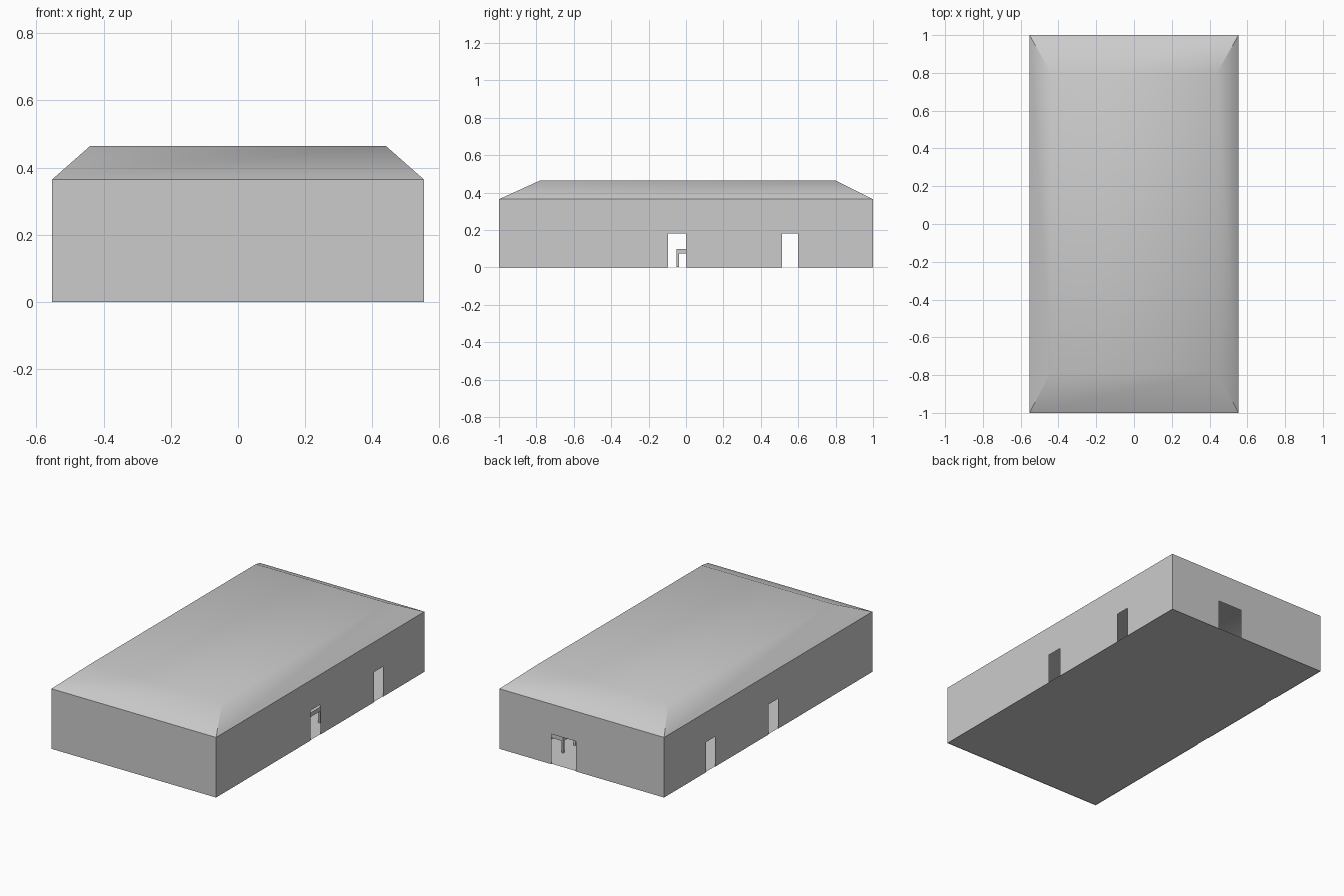
import bpy, bmesh, math

if "Cube" in bpy.data.objects:
    bpy.data.objects.remove(bpy.data.objects["Cube"])

W, L, H, TOP = 0.553, 1.0, 0.365, 0.465
DOOR_H = 0.183


def finish(name, bm, smooth=None):
    bmesh.ops.remove_doubles(bm, verts=bm.verts, dist=1e-5)
    bmesh.ops.recalc_face_normals(bm, faces=bm.faces)
    mesh = bpy.data.meshes.new(name)
    bm.to_mesh(mesh)
    bm.free()
    obj = bpy.data.objects.new(name, mesh)
    bpy.context.collection.objects.link(obj)
    if smooth:
        bpy.ops.object.select_all(action='DESELECT')
        obj.select_set(True)
        bpy.context.view_layer.objects.active = obj
        bpy.ops.object.shade_smooth_by_angle(angle=math.radians(smooth))
    return obj


def quad(bm, *pts):
    bm.faces.new([bm.verts.new(p) for p in pts])


def wall(name, place, half, doors=()):
    """Thin wall of panels along -half..half, left open below each door head."""
    bm = bmesh.new()
    cuts = sorted({-half, half, *(v for d in doors for v in d)})
    for a, b in zip(cuts, cuts[1:]):
        quad(bm, place(a, DOOR_H), place(b, DOOR_H), place(b, H), place(a, H))
        if (a, b) not in doors:
            quad(bm, place(a, 0), place(b, 0), place(b, DOOR_H), place(a, DOOR_H))
    finish(name, bm)


# Outer walls with doorways
side_doors = ((-0.095, 0.0), (0.513, 0.6))
wall("right_wall", lambda t, z: (W, t, z), L, side_doors)
wall("left_wall", lambda t, z: (-W, t, z), L, side_doors)
wall("back_wall", lambda t, z: (t, L, z), W, ((0.04, 0.205),))
wall("front_wall", lambda t, z: (t, -L, z), W)

# Floor slab
bm = bmesh.new()
quad(bm, (-W, -L, 0.003), (W, -L, 0.003), (W, L, 0.003), (-W, L, 0.003))
finish("floor", bm)

# Hipped roof with flat top
bm = bmesh.new()
low = [(-W, -L, H), (W, -L, H), (W, L, H), (-W, L, H)]
high = [(x * 0.795, y * 0.79 + 0.01, TOP) for x, y, z in low]
for i in range(4):
    j = (i + 1) % 4
    quad(bm, low[i], low[j], high[j], high[i])
quad(bm, *high)
finish("roof", bm, smooth=45)


def box(bm, x0, x1, y0, y1, z0, z1):
    made = bmesh.ops.create_cube(bm, size=1)["verts"]
    for v in made:
        v.co = ((x0 + x1) / 2 + v.co.x * (x1 - x0),
                (y0 + y1) / 2 + v.co.y * (y1 - y0),
                (z0 + z1) / 2 + v.co.z * (z1 - z0))


def table(name, x0, x1, y0, y1, h=0.1, leg=0.013):
    bm = bmesh.new()
    box(bm, x0, x1, y0, y1, h - 0.025, h)
    for x in (x0, x1 - leg):
        for y in (y0, y1 - leg):
            box(bm, x, x + leg, y, y + leg, 0.003, h - 0.025)
    finish(name, bm)


# Tables glimpsed through the doorways
table("side_table", 0.3, 0.47, -0.05, 0.13)
table("back_table", 0.23, 0.4, 0.72, 0.85)
